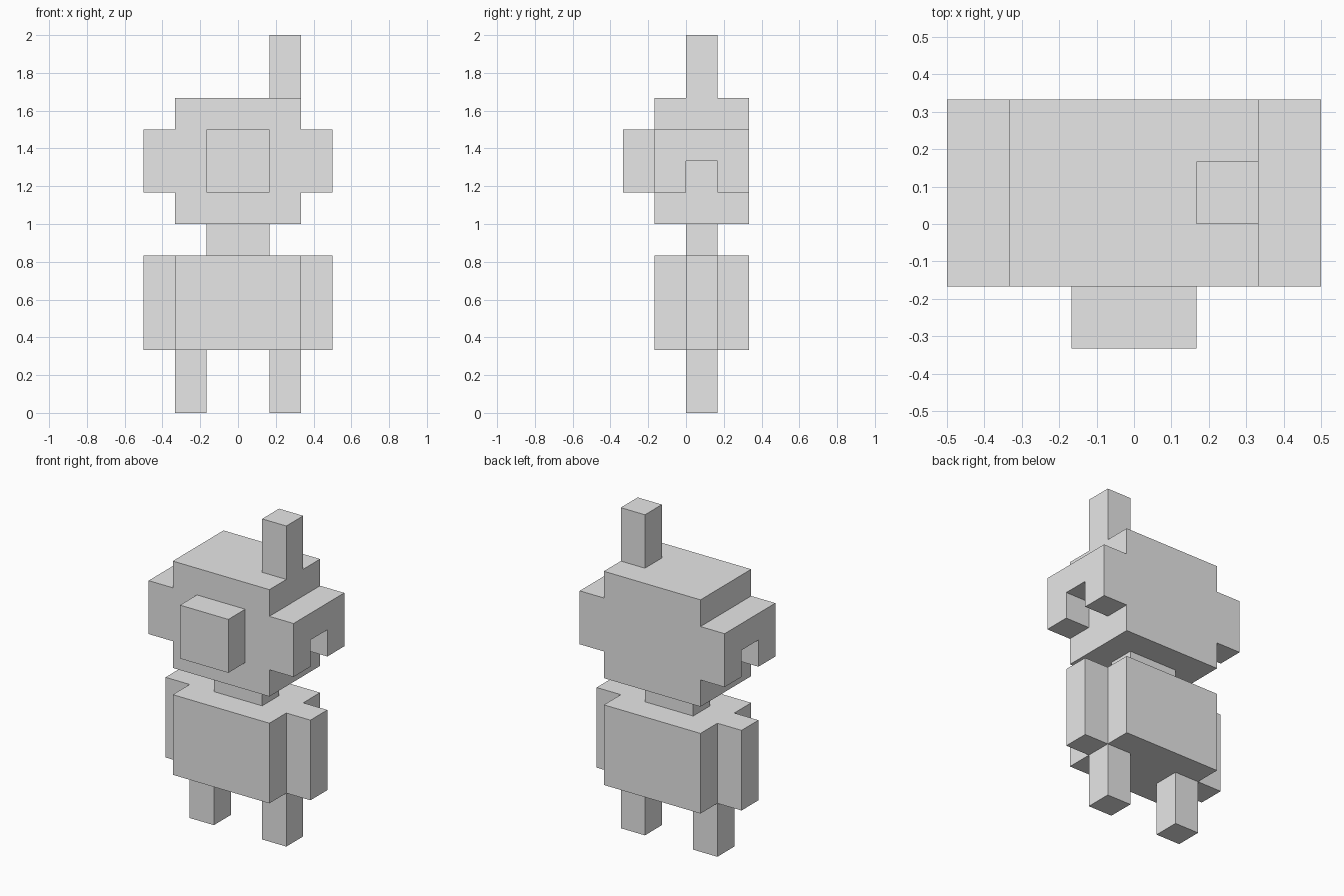
import bpy
import bmesh

U = 1 / 6  # one block

default_cube = bpy.data.objects.get("Cube")
if default_cube:
    bpy.data.objects.remove(default_cube, do_unlink=True)

grey = bpy.data.materials.new("light_grey")
grey.use_nodes = True
grey.diffuse_color = (0.8, 0.8, 0.8, 1)
grey.node_tree.nodes["Principled BSDF"].inputs["Base Color"].default_value = grey.diffuse_color


def prism(name, x_range, profile):
    """Extrude a (y, z) outline along x, measured in blocks."""
    x0, x1 = sorted(x_range)
    bm = bmesh.new()
    face = bm.faces.new([bm.verts.new((x0 * U, y * U, z * U)) for y, z in profile])
    side = bmesh.ops.extrude_face_region(bm, geom=[face])["geom"]
    verts = [v for v in side if isinstance(v, bmesh.types.BMVert)]
    bmesh.ops.translate(bm, verts=verts, vec=((x1 - x0) * U, 0, 0))
    bmesh.ops.recalc_face_normals(bm, faces=bm.faces)
    mesh = bpy.data.meshes.new(name)
    bm.to_mesh(mesh)
    bm.free()
    mesh.materials.append(grey)
    obj = bpy.data.objects.new(name, mesh)
    bpy.context.collection.objects.link(obj)
    return obj


def box(name, x, y, z):
    return prism(name, x, [(y[0], z[0]), (y[1], z[0]), (y[1], z[1]), (y[0], z[1])])


# Torso, neck, head, snout and antenna
box("torso", (-2, 2), (-1, 2), (2, 5))
box("neck", (-1, 1), (0, 1), (5, 6))
box("head", (-2, 2), (-1, 2), (6, 10))
box("snout", (-1, 1), (-2, -1), (7, 9))
box("antenna", (1, 2), (0, 1), (10, 12))

# Ears have a square notch in the lower edge
ear_outline = [(-1, 7), (0, 7), (0, 8), (1, 8), (1, 7), (2, 7), (2, 9), (-1, 9)]

for side, s in (("left", 1), ("right", -1)):
    prism(side + "_ear", (2 * s, 3 * s), ear_outline)
    box(side + "_arm", (2 * s, 3 * s), (0, 1), (2, 5))
    box(side + "_leg", (1 * s, 2 * s), (0, 1), (0, 2))
